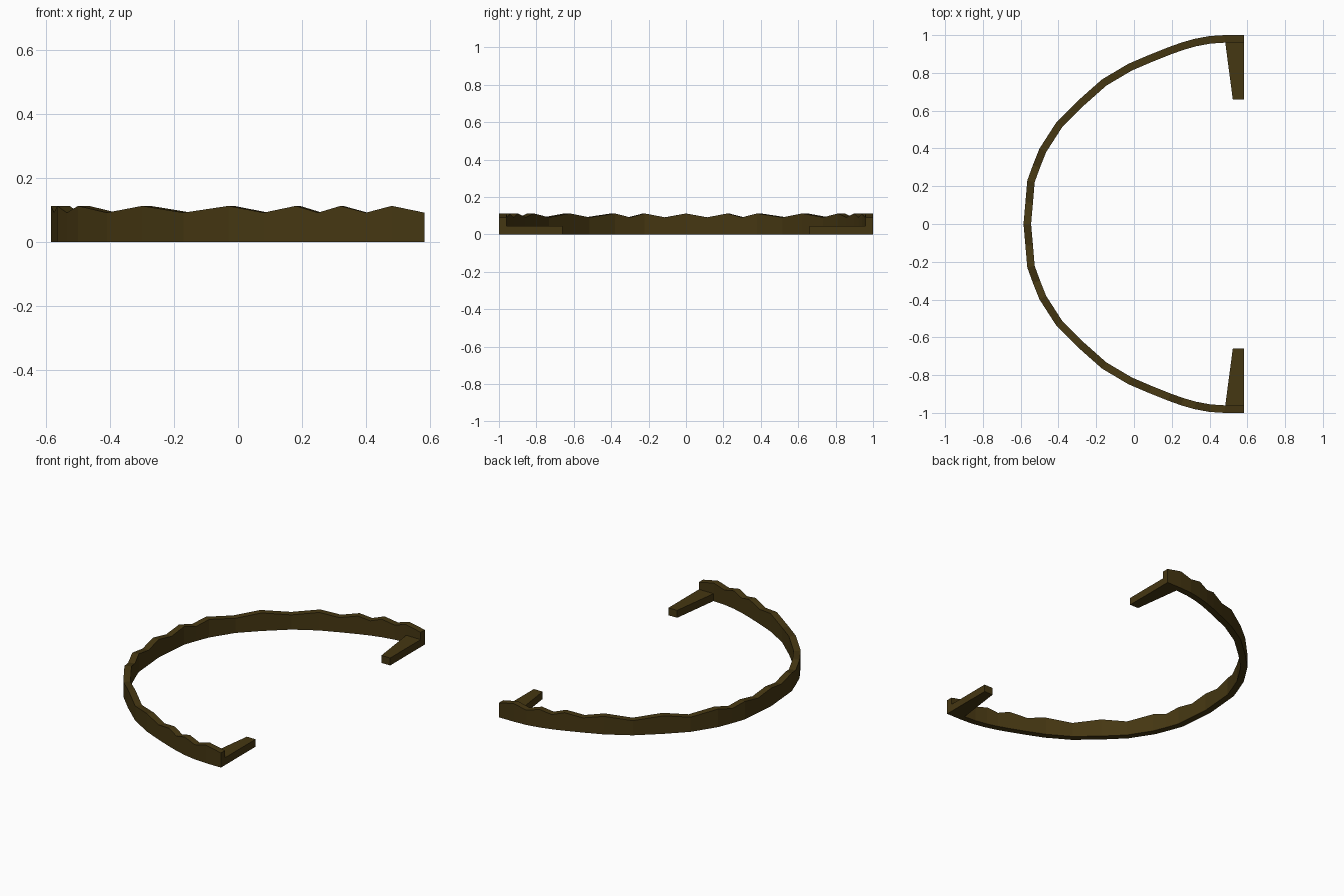
import bpy, bmesh
from mathutils import Vector

if "Cube" in bpy.data.objects:
    bpy.data.objects.remove(bpy.data.objects["Cube"])

mat = bpy.data.materials.new("dark_olive")
mat.diffuse_color = (0.06, 0.038, 0.006, 1)
mat.use_nodes = True
mat.node_tree.nodes["Principled BSDF"].inputs["Base Color"].default_value = mat.diffuse_color

HI, LO, THICK = 0.112, 0.091, 0.04

# Outer plan outline for the +y half, valleys and peaks alternating
half = [(-0.585, 0), (-0.575, 0.115), (-0.565, 0.23), (-0.535, 0.313), (-0.5, 0.4),
        (-0.41, 0.54), (-0.3, 0.65), (-0.17, 0.765), (-0.03, 0.848), (0.08, 0.895),
        (0.18, 0.935), (0.25, 0.96), (0.32, 0.98), (0.4, 0.995), (0.48, 1), (0.583, 1)]
heights = [HI if i % 2 == 0 else LO for i in range(len(half))]


def finish(bm, name):
    bmesh.ops.recalc_face_normals(bm, faces=bm.faces)
    me = bpy.data.meshes.new(name)
    bm.to_mesh(me)
    bm.free()
    me.materials.append(mat)
    ob = bpy.data.objects.new(name, me)
    bpy.context.collection.objects.link(ob)
    return ob


# Curved band with a zigzag top edge, swept along the full outline
path = [Vector((x, -y)) for x, y in half[:0:-1]] + [Vector(p) for p in half]
tops = heights[:0:-1] + heights
bm = bmesh.new()
rings = []
for i, p in enumerate(path):
    a, b = path[max(i - 1, 0)], path[min(i + 1, len(path) - 1)]
    t = (b - a).normalized()
    q = p + Vector((t.y, -t.x)) * THICK
    if i in (0, len(path) - 1):
        q.x = p.x
    rings.append([bm.verts.new((v.x, v.y, z)) for v, z in
                  ((p, 0), (q, 0), (q, tops[i]), (p, tops[i]))])
for r, s in zip(rings, rings[1:]):
    for k in range(4):
        n = (k + 1) % 4
        bm.faces.new((r[k], r[n], s[n], s[k]))
bm.faces.new(rings[0])
bm.faces.new(rings[-1])
finish(bm, "scalloped_band")

# Low tapered tab at each end, pointing inward
for side, name in ((1, "back_tab"), (-1, "front_tab")):
    bm = bmesh.new()
    plan = [(0.483, 0.962), (0.583, 0.962), (0.583, 0.66), (0.523, 0.66)]
    f = bm.faces.new([bm.verts.new((x, side * y, 0)) for x, y in plan])
    ext = bmesh.ops.extrude_face_region(bm, geom=[f])["geom"]
    bmesh.ops.translate(bm, vec=(0, 0, 0.046),
                        verts=[v for v in ext if isinstance(v, bmesh.types.BMVert)])
    finish(bm, name)
